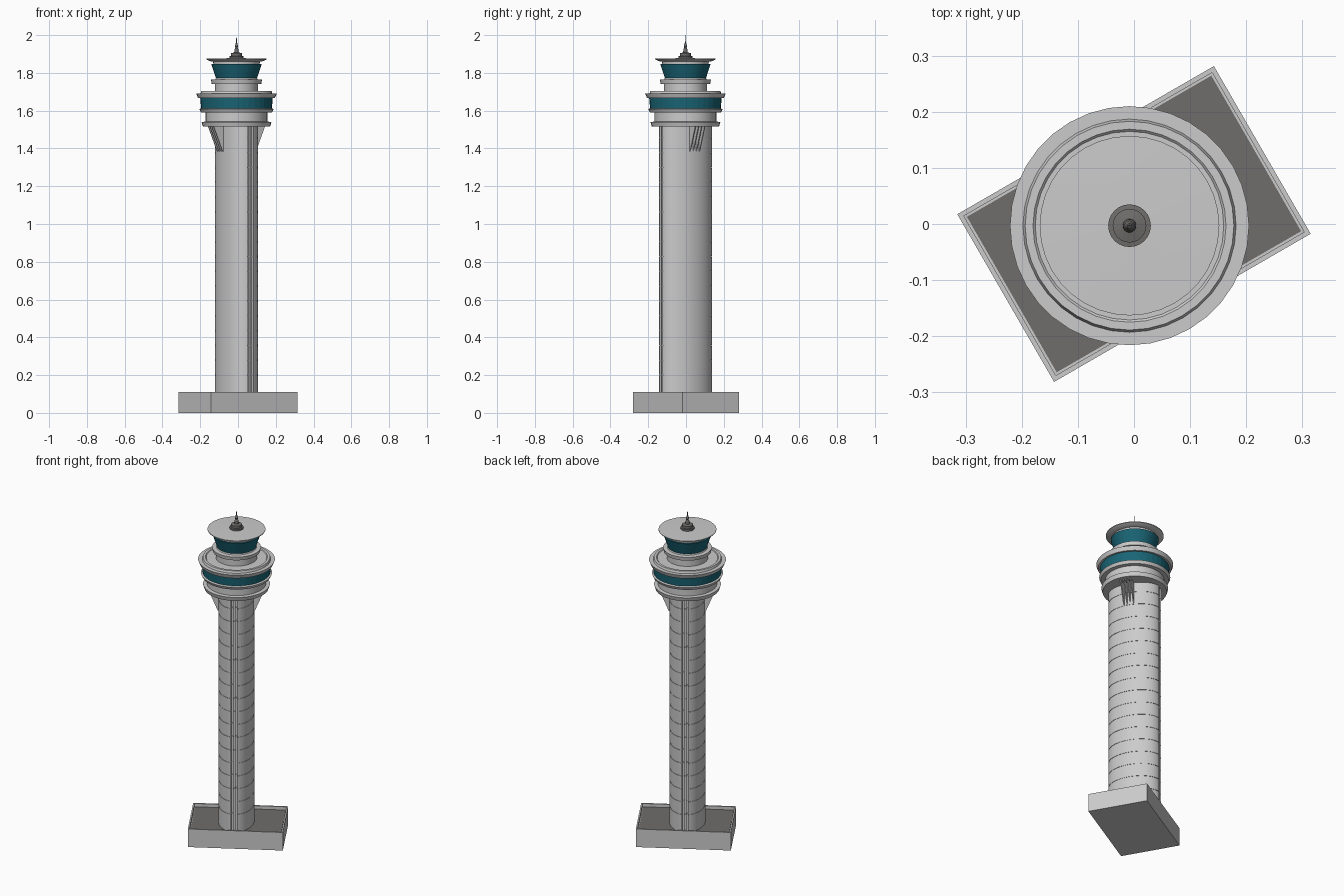
import bpy, bmesh, math
from mathutils import Matrix, Vector

if "Cube" in bpy.data.objects:
    bpy.data.objects.remove(bpy.data.objects["Cube"])

CX, CY = -0.008, -0.003          # tower axis
TURN = math.radians(30)          # plan rotation of base and shaft


def material(name, rgb):
    m = bpy.data.materials.new(name)
    m.diffuse_color = (*rgb, 1)
    m.use_nodes = True
    m.node_tree.nodes["Principled BSDF"].inputs["Base Color"].default_value = m.diffuse_color
    return m


glass = material("teal_glass", (0.01, 0.13, 0.18))
dark = material("dark_grey", (0.16, 0.155, 0.15))


def finish(bm, name, mat=None, smooth=True):
    bmesh.ops.recalc_face_normals(bm, faces=bm.faces)
    me = bpy.data.meshes.new(name)
    bm.to_mesh(me)
    bm.free()
    ob = bpy.data.objects.new(name, me)
    bpy.context.collection.objects.link(ob)
    if mat:
        me.materials.append(mat)
    if smooth:
        bpy.ops.object.select_all(action='DESELECT')
        ob.select_set(True)
        bpy.context.view_layer.objects.active = ob
        bpy.ops.object.shade_smooth_by_angle(angle=math.radians(30))
    return ob


def loft(rings, name, mat=None, smooth=True):
    """Skin a stack of equal-length point rings and cap both ends."""
    bm = bmesh.new()
    vs = [[bm.verts.new(p) for p in ring] for ring in rings]
    n = len(vs[0])
    for lo, hi in zip(vs, vs[1:]):
        for i in range(n):
            j = (i + 1) % n
            bm.faces.new((lo[i], lo[j], hi[j], hi[i]))
    bm.faces.new(vs[0][::-1])
    bm.faces.new(vs[-1])
    return finish(bm, name, mat, smooth)


def lathe(name, profile, mat=None, smooth=True, n=36):
    ang = [2 * math.pi * i / n for i in range(n)]
    loft([[(CX + r * math.cos(a), CY + r * math.sin(a), z) for a in ang]
          for r, z in profile], name, mat, smooth)


def box(name, size, z0, mat=None):
    bm = bmesh.new()
    bmesh.ops.create_cube(bm, size=1, matrix=Matrix.Rotation(TURN, 4, 'Z')
                          @ Matrix.Translation((0, 0, z0 + size[2] / 2))
                          @ Matrix.Diagonal((*size, 1)))
    return bm if name is None else finish(bm, name, mat, False)


# base building: box with parapet and recessed roof
L, W, H = 0.528, 0.345, 0.11
bm = box(None, (L, W, H), 0)
top = max(bm.faces, key=lambda f: f.calc_center_median().z)
bmesh.ops.inset_region(bm, faces=[top], thickness=0.012)
ext = bmesh.ops.extrude_discrete_faces(bm, faces=[top])
bmesh.ops.translate(bm, verts=ext['faces'][0].verts, vec=(0, 0, -0.02))
finish(bm, "base_building", None, False)
box("base_roof", (L - 0.025, W - 0.025, 0.004), 0.088, dark)

# oval shaft with a slot and inner rib at both ends, and thin panel joints
A, B, GAP, RIB, DEEP = 0.151, 0.100, 0.017, 0.006, 0.022
t0 = math.asin(GAP / B)
half = []
for i in range(25):
    t = t0 + (math.pi - 2 * t0) * i / 24
    half.append((A * math.cos(t), B * math.sin(t)))
d, e = -(A - DEEP), -(A - 0.007)
half += [(d, GAP), (d, RIB), (e, RIB), (e, -RIB), (d, -RIB), (d, -GAP)]
section = half + [(-u, -v) for u, v in half]
cs, sn = math.cos(TURN), math.sin(TURN)


def plan(u, v, z):
    """u runs along the long axis of the oval, v across it."""
    return (CX + u * sn + v * cs, CY - u * cs + v * sn, z)


def shaft_ring(z, s=1.0):
    return [plan(u * s, v * s, z) for u, v in section]


rings = [shaft_ring(0.001)]
for k in range(17):
    z = 0.2 + 0.0785 * k
    rings += [shaft_ring(z - 0.002), shaft_ring(z - 0.002, 0.982),
              shaft_ring(z + 0.002, 0.982), shaft_ring(z + 0.002)]
rings.append(shaft_ring(1.525))
loft(rings, "shaft")

# bracket fins on the two broad sides, under the head
for side, label in ((1, "right"), (-1, "left")):
    for k in range(4):
        u = (k - 1.5) * 0.019
        tri = [(0.092, 1.385), (0.102, 1.385), (0.158, 1.52), (0.092, 1.52)]
        loft([[plan(u + w, side * v, z) for v, z in tri]
              for w in (-0.0025, 0.0025)], f"bracket_fin_{label}_{k + 1}", None, False)

# lower head: stepped rings around a glazed band
lathe("head_lower", [(0.178, 1.516), (0.185, 1.54), (0.164, 1.542), (0.164, 1.59),
                     (0.188, 1.59), (0.197, 1.608), (0.188, 1.612)])
lathe("head_glass", [(0.187, 1.61), (0.192, 1.667)], glass, False)
lathe("head_roof", [(0.203, 1.666), (0.213, 1.69), (0.190, 1.69), (0.186, 1.703),
                    (0.172, 1.703), (0.168, 1.699)])

# control cab: neck, gallery ring, flared glazing and roof
lathe("cab_neck", [(0.114, 1.695), (0.114, 1.742), (0.131, 1.742), (0.135, 1.764),
                   (0.112, 1.766), (0.108, 1.775)])
lathe("cab_glass", [(0.108, 1.77), (0.133, 1.846)], glass, False, 48)
lathe("cab_roof", [(0.122, 1.844), (0.124, 1.86), (0.142, 1.862), (0.160, 1.871),
                   (0.160, 1.875), (0.03, 1.878)])

# roof plant and antenna
lathe("roof_plant", [(0.038, 1.876), (0.038, 1.888), (0.030, 1.889), (0.030, 1.904),
                     (0.012, 1.908), (0.011, 1.925), (0.006, 1.932), (0.009, 1.94),
                     (0.004, 1.958)], dark, True, 24)
lathe("antenna", [(0.002, 1.95), (0.001, 2.0)], dark, True, 8)
